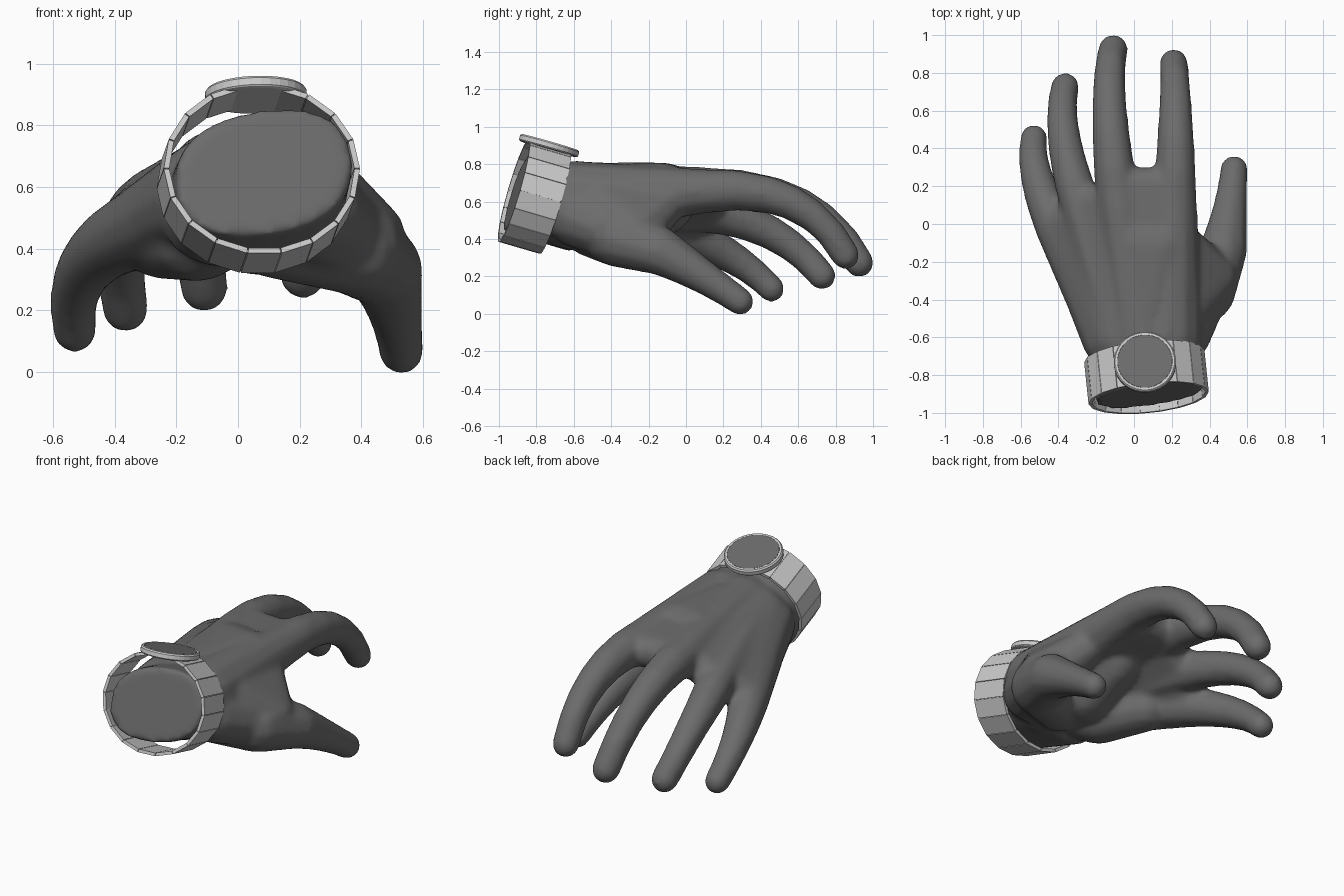
import bpy, bmesh, math
from mathutils import Vector, Matrix

if "Cube" in bpy.data.objects:
    bpy.data.objects.remove(bpy.data.objects["Cube"])

# Wrist frame: A runs along the forearm, U points out of the watch face
A = Vector((-0.10, 0.96, -0.28)).normalized()
S = A.cross(Vector((0, 0, 1))).normalized()
U = S.cross(A).normalized()
FRAME = Matrix.Translation((0.066, -0.81, 0.628)) @ Matrix((S, A, U)).transposed().to_4x4()

dark = bpy.data.materials.new("dark_grey")
dark.diffuse_color = (.15, .15, .15, 1)
dark.use_nodes = True
dark.node_tree.nodes["Principled BSDF"].inputs["Base Color"].default_value = dark.diffuse_color


def make_object(name, bm, matrix=None, mat=None):
    if matrix:
        bm.transform(matrix)
    bmesh.ops.recalc_face_normals(bm, faces=bm.faces[:])
    me = bpy.data.meshes.new(name)
    bm.to_mesh(me)
    bm.free()
    if mat:
        me.materials.append(mat)
    ob = bpy.data.objects.new(name, me)
    bpy.context.collection.objects.link(ob)
    return ob


def add_hull(bm, points):
    verts = [bm.verts.new(p) for p in points]
    res = bmesh.ops.convex_hull(bm, input=verts)
    junk = {g for g in res["geom_interior"] + res["geom_unused"] if isinstance(g, bmesh.types.BMVert)}
    bmesh.ops.delete(bm, geom=list(junk), context='VERTS')


def ball(p, r):
    out = []
    for j in range(7):
        t = math.pi * j / 6
        for i in range(1 if j in (0, 6) else 14):
            a = 2 * math.pi * i / 14
            out.append(Vector(p) + r * Vector((math.sin(t) * math.cos(a), math.sin(t) * math.sin(a), math.cos(t))))
    return out


def limb(bm, p, rp, q, rq):
    add_hull(bm, ball(p, rp) + ball(q, rq))


def finger(bm, wrist, rw, knuckle, rk, middle, tip, rt, steps=6):
    """Straight palm bone, then a curved tapering finger passing through middle."""
    limb(bm, wrist, rw, knuckle, rk)
    k, m, e = Vector(knuckle), Vector(middle), Vector(tip)
    c = 2 * m - (k + e) / 2
    pts = []
    for i in range(steps + 1):
        t = i / steps
        pts.append(((1 - t) ** 2 * k + 2 * t * (1 - t) * c + t * t * e, rt + (rk - rt) * (1 - t) ** 1.5))
    for (p, r), (q, s) in zip(pts, pts[1:]):
        limb(bm, p, r, q, s)


# Hand: index, middle, ring, little finger, thumb
bm = bmesh.new()
finger(bm, (.17, -.6, .62), .2, (.215, .1, .655), .12, (.22, .56, .595), (.21, .853, .312), .077)
finger(bm, (.05, -.6, .63), .19, (-.08, .1, .665), .12, (-.13, .61, .58), (-.11, .926, .272), .08)
finger(bm, (-.05, -.6, .6), .18, (-.27, .06, .55), .115, (-.37, .45, .435), (-.365, .727, .203), .077)
finger(bm, (-.1, -.6, .57), .17, (-.41, -.02, .42), .115, (-.515, .25, .3), (-.53, .457, .133), .073)
finger(bm, (.24, -.58, .52), .17, (.472, -.14, .335), .13, (.507, .07, .213), (.53, .29, .066), .075)

# Palm: webs between neighbouring palm bones, and the raised back of the hand
for w1, w2, k1, k2 in (
        ((.17, -.6, .62), (.05, -.6, .63), (.21, .21, .655), (-.09, .21, .665)),
        ((.05, -.6, .63), (-.05, -.6, .6), (-.09, .13, .655), (-.28, .11, .55)),
        ((-.05, -.6, .6), (-.1, -.6, .57), (-.28, .04, .545), (-.42, -.01, .43))):
    add_hull(bm, ball(w1, .18) + ball(w2, .18) + ball(k1, .095) + ball(k2, .095))
add_hull(bm, ball((.15, -.12, .652), .155) + ball((.0, -.1, .652), .155) + ball((.1, -.45, .645), .165))

# Heel of the palm, ball of the thumb and thumb web
limb(bm, (.05, -.68, .56), .16, (-.13, -.45, .44), .15)
limb(bm, (-.13, -.45, .44), .15, (-.25, -.2, .43), .13)
limb(bm, (.08, -.62, .53), .19, (.06, -.35, .48), .17)
limb(bm, (.06, -.35, .48), .17, (.05, -.1, .57), .14)
limb(bm, (.12, -.5, .46), .16, (.38, -.36, .405), .16)
limb(bm, (.38, -.36, .405), .16, (.472, -.14, .335), .13)
add_hull(bm, ball((.41, -.28, .43), .14) + ball((.27, -.12, .57), .11) + ball((.24, -.45, .58), .16))

# Forearm stump with a flat cut end
stump = []
for y, rx, rz in ((-.1, .29, .212), (.27, .3, .215)):
    for i in range(24):
        a = 2 * math.pi * i / 24
        c, s = math.cos(a), math.sin(a)
        x = rx * math.copysign(abs(c) ** .85, c)
        z = rz * math.copysign(abs(s) ** .85, s)
        stump.append(FRAME @ Vector((x + .01, y, z - .008 + .12 * x)))
add_hull(bm, stump)

hand = make_object("hand", bm, mat=dark)
rm = hand.modifiers.new("fuse", 'REMESH')
rm.mode, rm.voxel_size, rm.use_smooth_shade = 'VOXEL', .016, True
sm = hand.modifiers.new("soften", 'SMOOTH')
sm.factor, sm.iterations = .5, 14

# Watch band: flat links around an oval
N, RX, RZ, HALF, T = 18, .302, .272, .115, .018


def oval(a, t):
    return (RX + t) * math.cos(a), (RZ + t) * math.sin(a)


bm = bmesh.new()
for i in range(N):
    a0 = 2 * math.pi * (i + .015) / N + math.pi / 2 - math.pi / N
    a1 = a0 + 2 * math.pi * .97 / N
    add_hull(bm, [(oval(a, t)[0], y, oval(a, t)[1])
                  for a in (a0, a1) for t in (0, T) for y in (-HALF, HALF)])
make_object("band_links", bm, FRAME)

# Inner strip that joins the links
bm = bmesh.new()
rings = [[bm.verts.new((oval(a, t)[0], y, oval(a, t)[1]))
          for a in (2 * math.pi * (i + .5) / N + math.pi / 2 for i in range(N))]
         for t, y in ((.004, -.108), (.012, -.108), (.012, .108), (.004, .108))]
for k in range(4):
    r, s = rings[k], rings[(k + 1) % 4]
    for i in range(N):
        j = (i + 1) % N
        bm.faces.new((r[i], r[j], s[j], s[i]))
make_object("band_lining", bm, FRAME)


# Watch case and dial: turned profiles of (radius, height)
def turned(name, profile, mat=None, n=32):
    bm = bmesh.new()
    loops = [[bm.verts.new((r * math.cos(2 * math.pi * i / n), r * math.sin(2 * math.pi * i / n), z))
              for i in range(n)] for r, z in profile]
    for r, s in zip(loops, loops[1:]):
        for i in range(n):
            bm.faces.new((r[i], r[(i + 1) % n], s[(i + 1) % n], s[i]))
    bm.faces.new(loops[0])
    bm.faces.new(loops[-1])
    return make_object(name, bm, FRAME, mat)


turned("watch_case", [(.15, .262), (.162, .266), (.165, .27), (.165, .293), (.158, .301), (.146, .301), (.144, .297)])
turned("watch_dial", [(.145, .288), (.145, .301)], dark)
